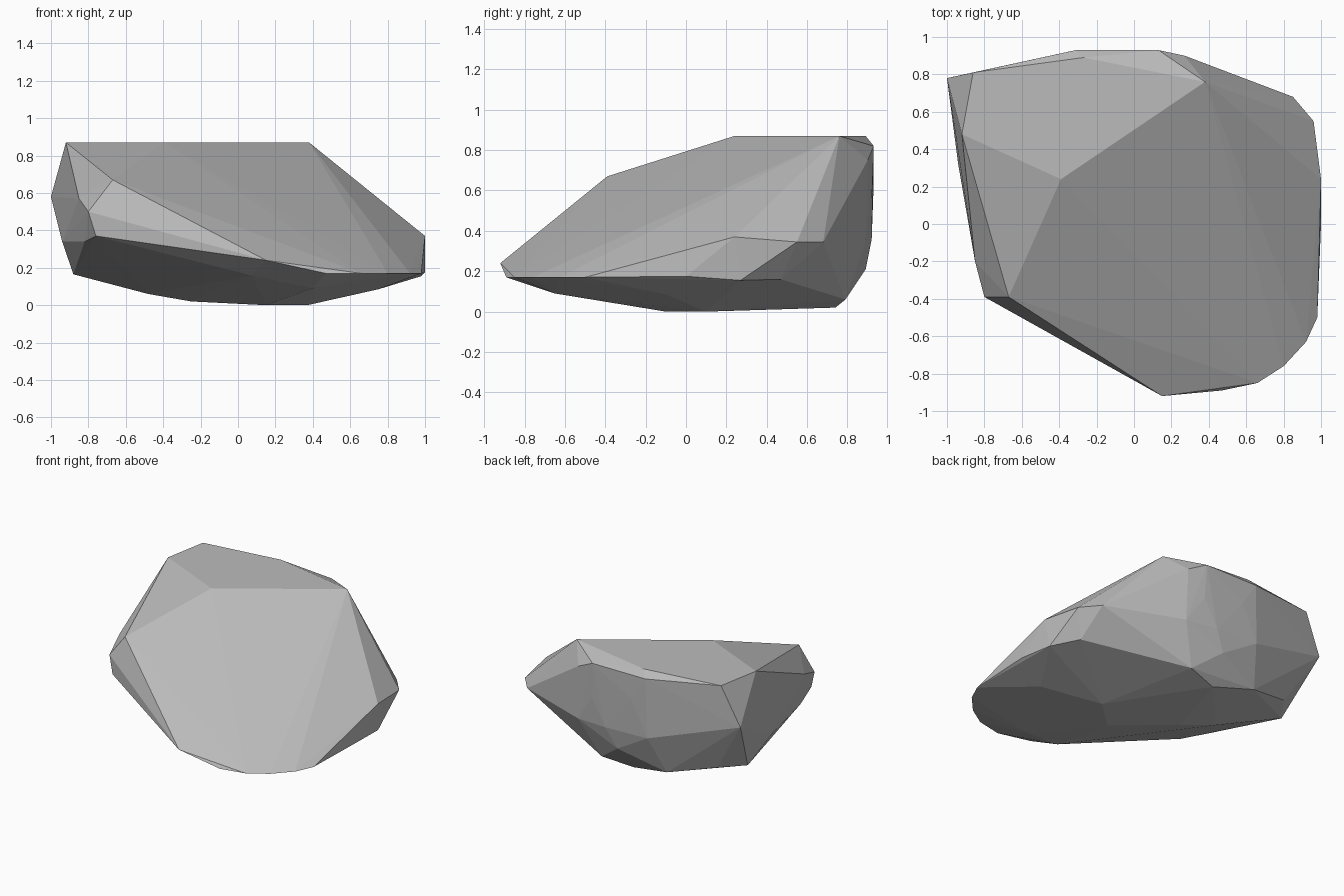
import bpy
import bmesh

# Remove the default cube only
default_cube = bpy.data.objects.get("Cube")
if default_cube:
    bpy.data.objects.remove(default_cube, do_unlink=True)


def make_material(name, colour):
    """Create a plain matte material with one flat colour."""
    material = bpy.data.materials.new(name)
    material.use_nodes = True
    material.diffuse_color = colour
    shader = material.node_tree.nodes["Principled BSDF"]
    shader.inputs["Base Color"].default_value = colour
    shader.inputs["Roughness"].default_value = 0.9
    return material


def make_boulder(name, corner_groups, material):
    """Wrap a convex, flat-faced stone around groups of corner points."""
    bm = bmesh.new()
    for group in corner_groups:
        for corner in group:
            bm.verts.new(corner)
    hull = bmesh.ops.convex_hull(bm, input=bm.verts[:])

    # Drop any corners that fell inside the stone
    loose = [v for v in bm.verts if not v.link_faces]
    bmesh.ops.delete(bm, geom=loose, context="VERTS")
    bmesh.ops.recalc_face_normals(bm, faces=bm.faces[:])
    for face in bm.faces:
        face.smooth = False

    mesh = bpy.data.meshes.new(name)
    bm.to_mesh(mesh)
    bm.free()
    mesh.materials.append(material)
    boulder = bpy.data.objects.new(name, mesh)
    bpy.context.collection.objects.link(boulder)
    return boulder


# Flat crown and the sloping front face
crown = [
    (-.39, .24, .87), (.38, .76, .87), (-.92, .48, .87), (-.86, .81, .87),
    (-.27, .89, .87), (-.67, -.39, .67), (.15, -.92, .24),
]

# Chipped left end
left_end = [
    (-.8, -.39, .5), (-.85, -.2, .57), (-.76, -.41, .37), (-.82, -.2, .34),
    (-1, .78, .58), (-.94, .32, .34), (-.88, .52, .165), (-.75, .7, .18),
]

# Worn, rounded back
back = [
    (-.31, .93, .82), (.13, .93, .82), (.27, .9, .75), (.14, .92, .56),
    (-.19, .93, .64), (-.32, .92, .37), (.28, .89, .35), (.03, .92, .36),
    (-.05, .89, .21),
]

# Thin rim around the right side and front
rim = [
    (1, .24, .37), (.96, .55, .345), (.85, .68, .345), (.87, .47, .16),
    (.98, .27, .155), (1, 0, .175), (.98, -.5, .17), (.92, -.63, .17),
    (.8, -.76, .17), (.66, -.85, .17), (.47, -.89, .17),
]

# Shallow rounded underside
underside = [
    (.15, .79, .06), (-.08, .74, .02), (-.4, .8, .09), (-.48, .3, .06),
    (-.25, .2, .02), (.15, -.1, 0), (.37, .1, 0), (.75, -.1, .085),
    (.4, -.65, .09), (.07, -.73, .16),
]

stone_grey = make_material("stone grey", (0.5, 0.5, 0.5, 1))
make_boulder("boulder", [crown, left_end, back, rim, underside], stone_grey)
